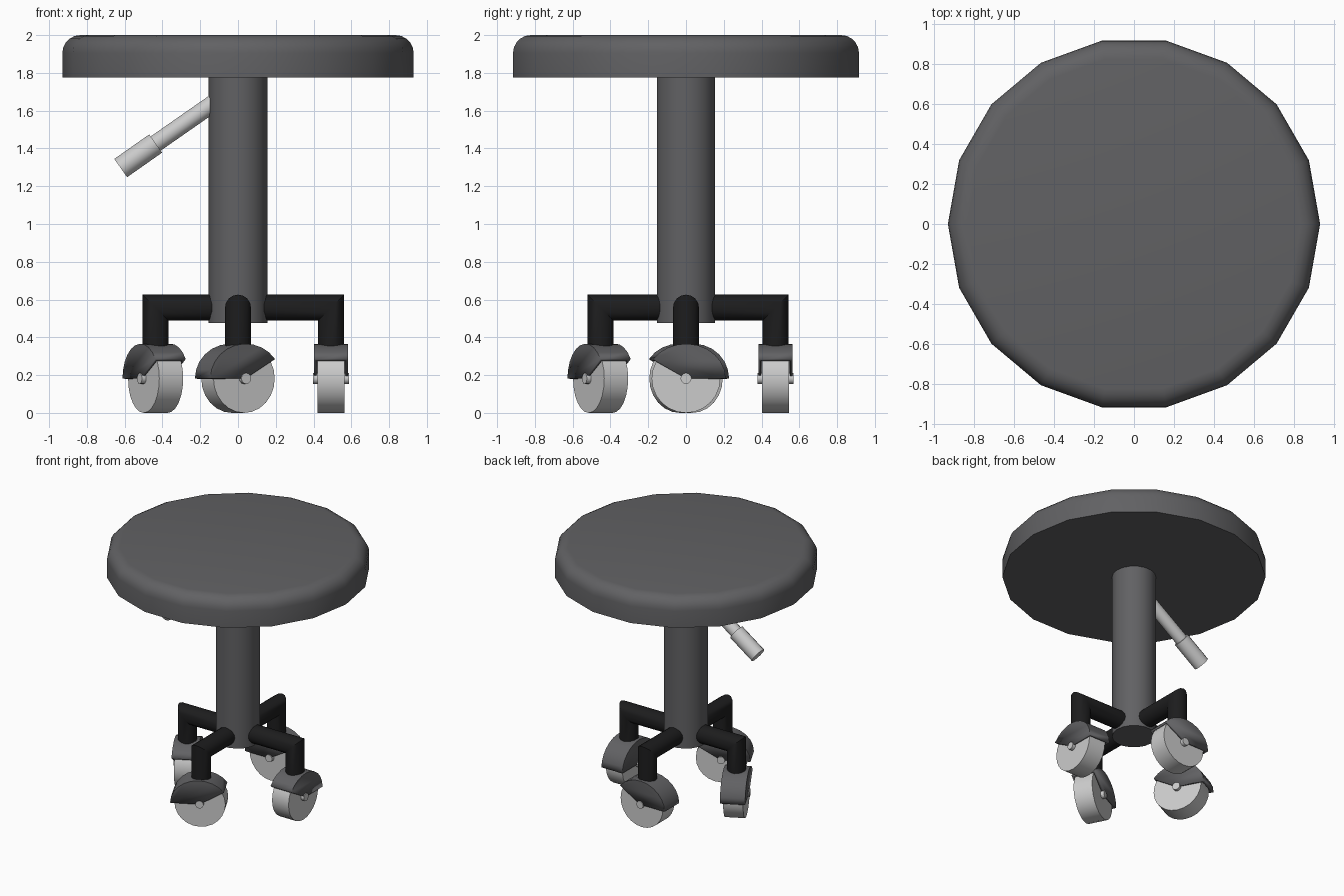
import bpy, bmesh
from math import sin, cos, pi, radians
from mathutils import Matrix, Vector

if "Cube" in bpy.data.objects:
    bpy.data.objects.remove(bpy.data.objects["Cube"])


def material(name, v):
    m = bpy.data.materials.new(name)
    m.diffuse_color = (v, v, v * 1.05, 1)
    m.use_nodes = True
    m.node_tree.nodes["Principled BSDF"].inputs["Base Color"].default_value = m.diffuse_color
    return m


DARK = material("dark_grey", 0.12)
BLACK = material("black", 0.012)


def finish(bm, name, mat=None, matrix=Matrix(), thickness=0):
    bmesh.ops.recalc_face_normals(bm, faces=bm.faces)
    me = bpy.data.meshes.new(name)
    bm.to_mesh(me)
    bm.free()
    ob = bpy.data.objects.new(name, me)
    bpy.context.collection.objects.link(ob)
    ob.matrix_world = matrix
    if mat:
        me.materials.append(mat)
    bpy.ops.object.select_all(action='DESELECT')
    ob.select_set(True)
    bpy.context.view_layer.objects.active = ob
    bpy.ops.object.shade_smooth_by_angle(angle=radians(35))
    if thickness:
        s = ob.modifiers.new("thickness", 'SOLIDIFY')
        s.thickness = thickness
        s.offset = -1
        s.use_even_offset = True
    return ob


def loft(rings):
    """Capped tube through rings of equal point count."""
    bm = bmesh.new()
    rows = [[bm.verts.new(p) for p in ring] for ring in rings]
    n = len(rows[0])
    for a, b in zip(rows, rows[1:]):
        for i in range(n):
            j = (i + 1) % n
            bm.faces.new((a[i], a[j], b[j], b[i]))
    bm.faces.new(rows[0])
    bm.faces.new(rows[-1])
    return bm


def lathe(profile, n):
    """Capped solid turned about z from (radius, z) points."""
    return loft([[(r * cos(2 * pi * i / n), r * sin(2 * pi * i / n), z)
                  for i in range(n)] for r, z in profile])


def rod(name, a, b, r, n, mat=None, matrix=Matrix()):
    a, b = Vector(a), Vector(b)
    d = b - a
    m = Matrix.Translation(a) @ d.to_track_quat('Z', 'Y').to_matrix().to_4x4()
    return finish(lathe([(r, 0), (r, d.length)], n), name, mat, matrix @ m)


# Seat with a rounded top rim
rim = [(0.835 + 0.095 * cos(t * pi / 10), 1.905 + 0.095 * sin(t * pi / 10)) for t in range(6)]
finish(lathe([(0.93, 1.775)] + rim, 18), "seat", DARK)

# Column
finish(lathe([(0.155, 0.475), (0.155, 1.78)], 18), "column", DARK)

# Height lever and its grip
rod("lever_rod", (-0.10, 0, 1.66), (-0.45, 0, 1.416), 0.046, 16)
rod("lever_grip", (-0.436, 0, 1.426), (-0.621, 0, 1.296), 0.059, 16)


# Mitred arm: out from the column, then down to the caster
def arm(name, length, angle):
    r, zc, n = 0.069, 0.557, 16
    t = [2 * pi * i / n for i in range(n)]
    bm = loft([[(0.1, r * cos(a), zc + r * sin(a)) for a in t],
               [(length + r * sin(a), r * cos(a), zc + r * sin(a)) for a in t],
               [(length + r * sin(a), r * cos(a), 0.345) for a in t]])
    finish(bm, name, BLACK, Matrix.Rotation(angle, 4, 'Z'))


# Caster: local x points to the long end of the cover, local y is the axle
def caster(name, x, y, heading):
    m = Matrix.Translation((x, y, 0.182)) @ Matrix.Rotation(heading, 4, 'Z')
    rod(name + "_wheel", (0, -0.071, 0), (0, 0.071, 0), 0.182, 24, None, m)
    rod(name + "_axle", (0, -0.096, 0), (0, 0.096, 0), 0.029, 12, None, m)
    # Cover: two wedge-shaped cheeks joined by a curved shell
    bm = bmesh.new()
    arc = [radians(146) * i / 10 for i in range(11)]
    sides = []
    for w in (-0.09, 0.09):
        vs = [bm.verts.new((0.21 * cos(a), w, 0.184 * sin(a))) for a in arc]
        bm.faces.new([bm.verts.new((0, w, 0))] + vs)
        sides.append(vs)
    p, q = sides
    for i in range(10):
        bm.faces.new((p[i], p[i + 1], q[i + 1], q[i]))
    finish(bm, name + "_cover", DARK, m, 0.014)


# Four arms with casters turned to different headings
for name, length, angle, heading in (("right", 0.492, 0, 90), ("back", 0.474, 90, 180),
                                     ("left", 0.436, 180, 117), ("front", 0.452, 270, 207)):
    a = radians(angle)
    arm(name + "_arm", length, a)
    caster(name + "_caster", length * cos(a), length * sin(a), radians(heading))
